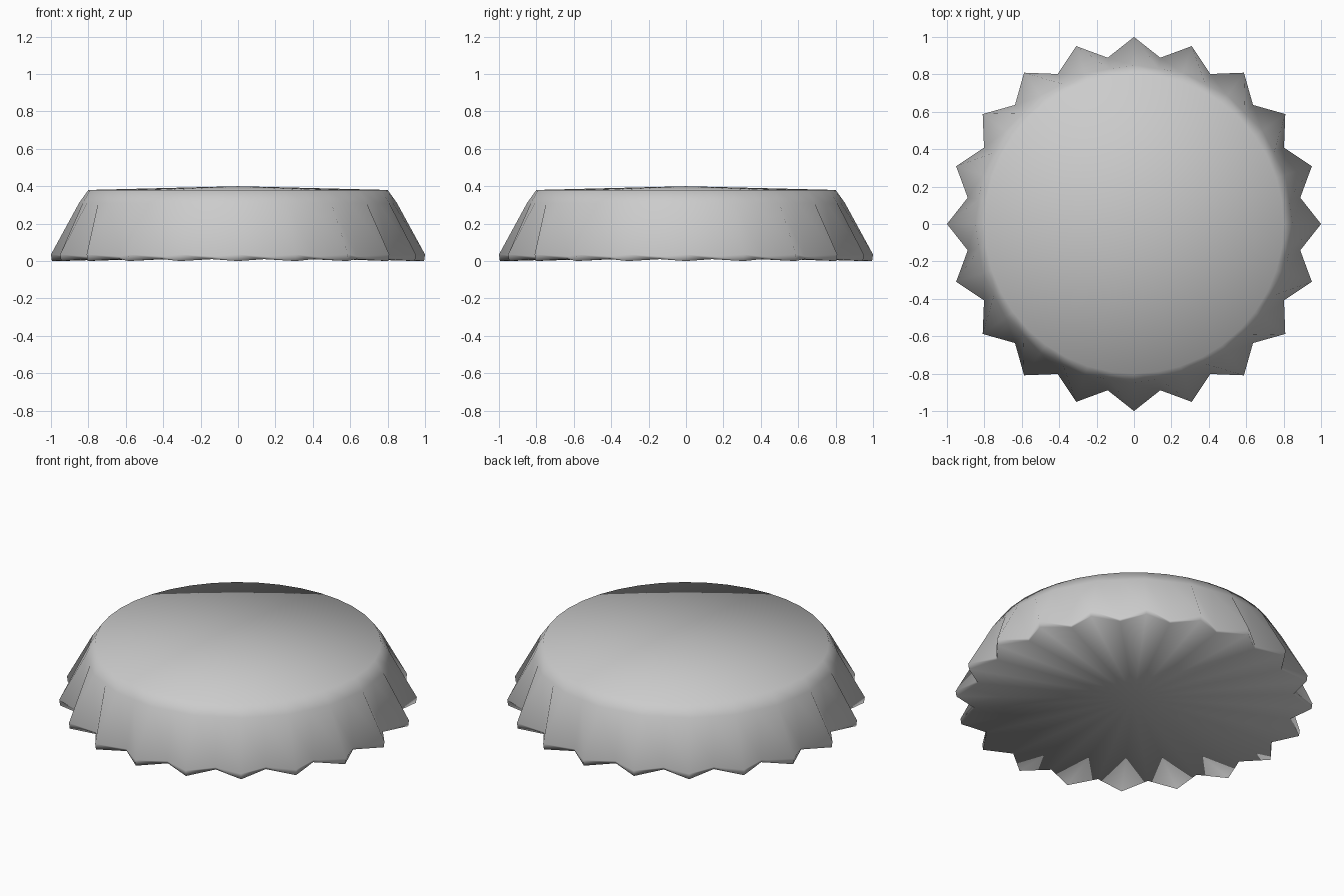
import bpy, bmesh
from math import cos, sin, pi

if "Cube" in bpy.data.objects:
    bpy.data.objects.remove(bpy.data.objects["Cube"])

TEETH = 20
N = TEETH * 2

# rings from top to bottom: (tip radius, tip z, valley radius, valley z)
RINGS = [
    (0.80, 0.38, 0.80, 0.38),     # edge of the lid
    (0.85, 0.31, 0.84, 0.31),     # shoulder, where the crimps start
    (1.00, 0.035, 0.90, 0.025),   # crimped skirt
    (0.995, 0.00, 0.895, 0.01),   # thin lower lip
]

bm = bmesh.new()


def ring(rt, zt, rv, zv):
    verts = []
    for i in range(N):
        a = 2 * pi * i / N
        r, z = (rt, zt) if i % 2 == 0 else (rv, zv)
        verts.append(bm.verts.new((r * cos(a), r * sin(a), z)))
    return verts


def fan(verts, z):
    c = bm.verts.new((0, 0, z))
    for i in range(N):
        bm.faces.new((verts[i], verts[(i + 1) % N], c))


# fluted wall
rings = [ring(*r) for r in RINGS]
for a, b in zip(rings, rings[1:]):
    for i in range(N):
        j = (i + 1) % N
        bm.faces.new((a[i], b[i], b[j], a[j]))

# slightly domed lid and shallow underside
fan(rings[0], 0.40)
fan(rings[-1], 0.03)

bmesh.ops.recalc_face_normals(bm, faces=bm.faces)
for f in bm.faces:
    f.smooth = True

mesh = bpy.data.meshes.new("bottle_cap")
bm.to_mesh(mesh)
bm.free()
cap = bpy.data.objects.new("bottle_cap", mesh)
bpy.context.collection.objects.link(cap)
